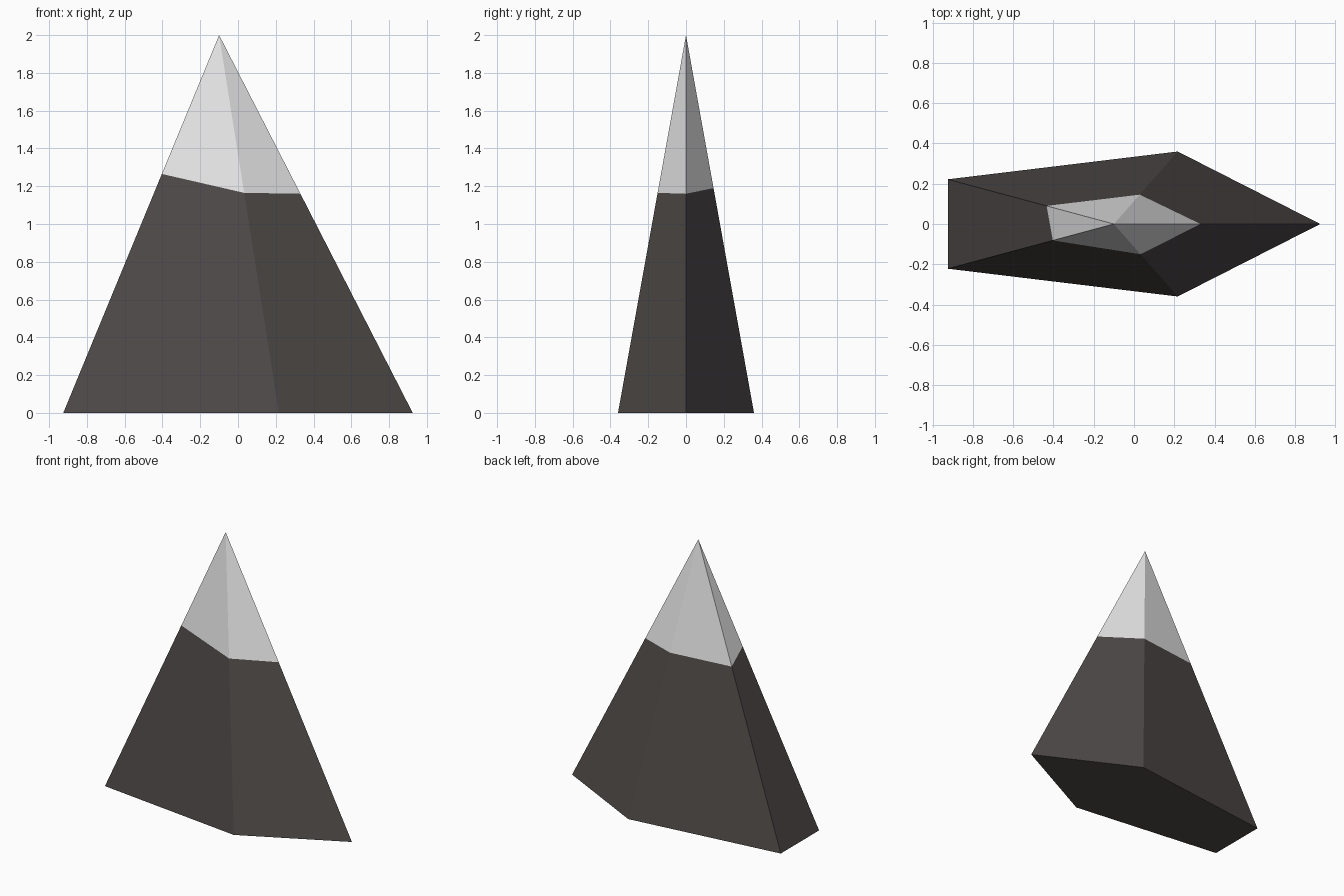
import bpy
import bmesh
from mathutils import Vector

if "Cube" in bpy.data.objects:
    bpy.data.objects.remove(bpy.data.objects["Cube"])


def flat_colour(name, rgb):
    mat = bpy.data.materials.new(name)
    mat.diffuse_color = (*rgb, 1.0)
    mat.use_nodes = True
    mat.node_tree.nodes["Principled BSDF"].inputs["Base Color"].default_value = mat.diffuse_color
    return mat


APEX = Vector((-0.1, 0.0, 2.0))
# Base corner x, y and the height of the snow line on the ridge above it
RIDGES = [
    (0.925, 0.0, 1.16),
    (0.217, 0.36, 1.19),
    (-0.925, 0.222, 1.19),
    (-0.925, -0.222, 1.265),
    (0.217, -0.36, 1.165),
]

bm = bmesh.new()
apex = bm.verts.new(APEX)
base, snow_line = [], []
for x, y, snow_z in RIDGES:
    corner = Vector((x, y, 0.0))
    base.append(bm.verts.new(corner))
    snow_line.append(bm.verts.new(corner.lerp(APEX, snow_z / APEX.z)))

# Rock underside, rock flanks and snowy peak
bm.faces.new(base[::-1])
for i in range(len(RIDGES)):
    j = (i + 1) % len(RIDGES)
    bm.faces.new((base[i], base[j], snow_line[j], snow_line[i]))
    peak = bm.faces.new((snow_line[i], snow_line[j], apex))
    peak.material_index = 1
bmesh.ops.recalc_face_normals(bm, faces=bm.faces[:])

mesh = bpy.data.meshes.new("mountain")
bm.to_mesh(mesh)
bm.free()
mesh.materials.append(flat_colour("dark rock", (0.076, 0.068, 0.065)))
mesh.materials.append(flat_colour("snow", (0.8, 0.8, 0.8)))
mountain = bpy.data.objects.new("mountain", mesh)
bpy.context.collection.objects.link(mountain)
